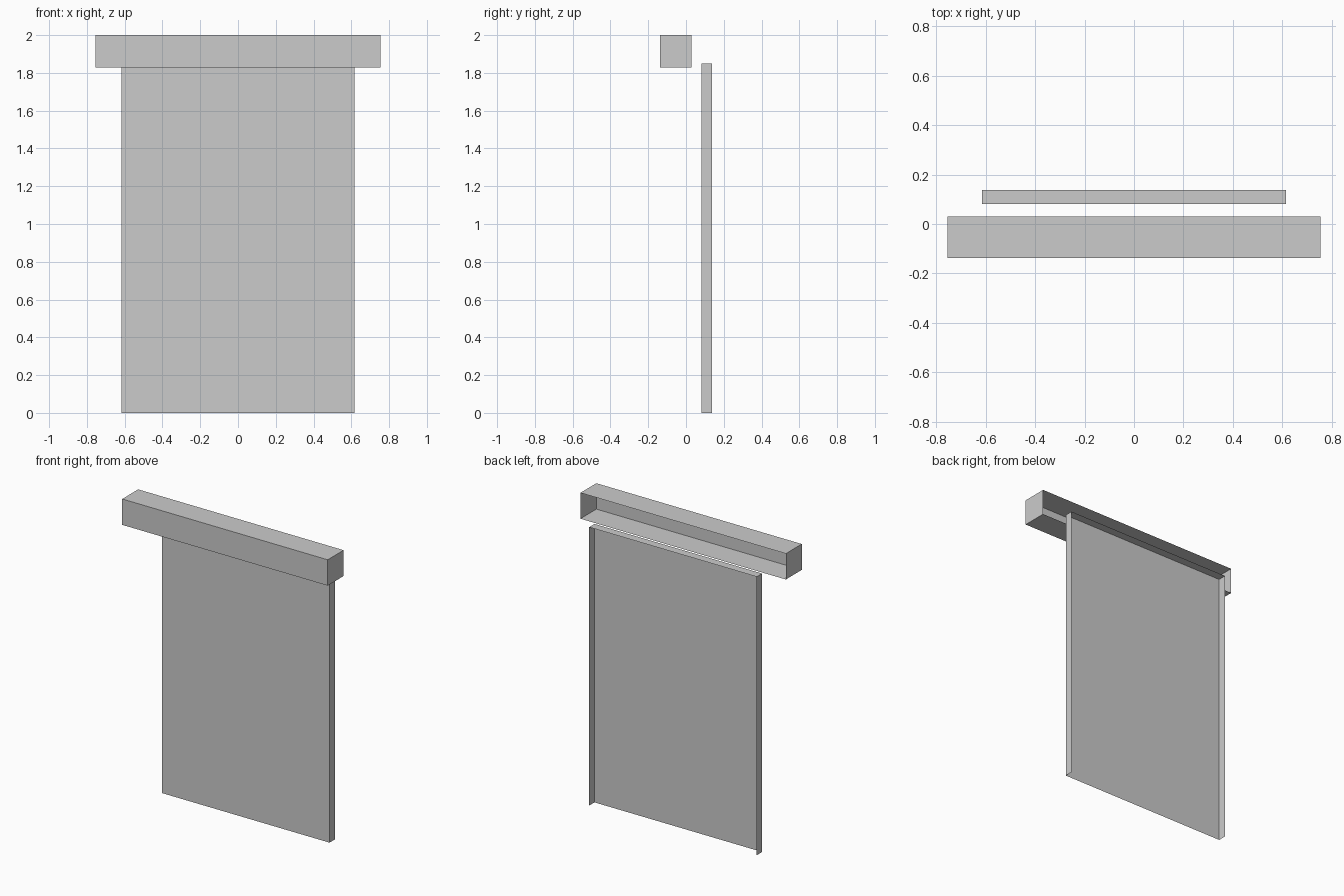
import bpy, bmesh

if "Cube" in bpy.data.objects:
    bpy.data.objects.remove(bpy.data.objects["Cube"])


def open_box(name, half_x, y0, y1, z0, z1, open_sides):
    """Thin sheet box with the faces pointing along open_sides removed."""
    bm = bmesh.new()
    bmesh.ops.create_cube(bm, size=1)
    bm.normal_update()
    gone = [f for f in bm.faces
            if tuple(round(c) for c in f.normal) in open_sides]
    bmesh.ops.delete(bm, geom=gone, context='FACES')
    for v in bm.verts:
        v.co.x *= 2 * half_x
        v.co.y = y1 if v.co.y > 0 else y0
        v.co.z = z1 if v.co.z > 0 else z0
    mesh = bpy.data.meshes.new(name)
    bm.to_mesh(mesh)
    bm.free()
    obj = bpy.data.objects.new(name, mesh)
    bpy.context.collection.objects.link(obj)
    return obj


BACK, BELOW = (0, 1, 0), (0, 0, -1)

# Header casing, open towards the wall
open_box("header_box", 0.755, -0.137, 0.030, 1.828, 2.0, {BACK})

# Tall panel with folded sides and top, open at back and bottom
open_box("door_panel", 0.616, 0.081, 0.137, 0.0, 1.85, {BACK, BELOW})
